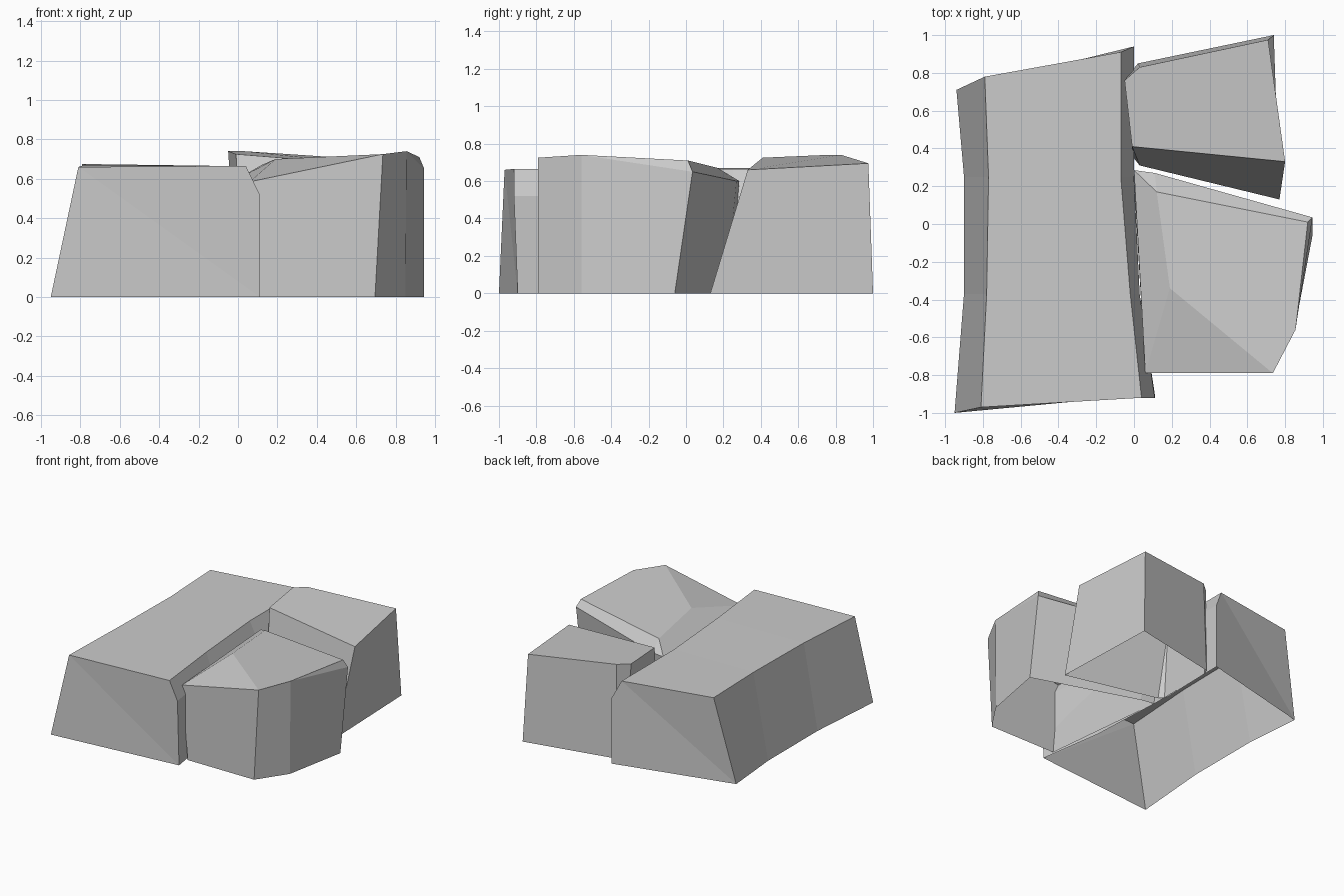
import bpy
import bmesh

default_cube = bpy.data.objects.get("Cube")
if default_cube:
    bpy.data.objects.remove(default_cube, do_unlink=True)

# One plain stone colour
stone_grey = bpy.data.materials.new("stone_grey")
stone_grey.use_nodes = True
colour = (0.6, 0.6, 0.6, 1)
stone_grey.diffuse_color = colour
stone_grey.node_tree.nodes["Principled BSDF"].inputs["Base Color"].default_value = colour


def bridge(bm, lower, upper, closed):
    """Join two vertex rows of equal length with quads."""
    count = len(lower)
    for i in range(count if closed else count - 1):
        j = (i + 1) % count
        bm.faces.new((lower[i], lower[j], upper[j], upper[i]))


def finish(bm, name):
    """Weld shared corners and create the flat-shaded object."""
    bmesh.ops.remove_doubles(bm, verts=bm.verts[:], dist=0.001)
    mesh = bpy.data.meshes.new(name)
    bm.to_mesh(mesh)
    bm.free()
    mesh.materials.append(stone_grey)
    stone = bpy.data.objects.new(name, mesh)
    bpy.context.collection.objects.link(stone)
    return stone


def stacked_stone(name, rings):
    """Hollow-bottomed stone lofted upward through rings and capped on top."""
    bm = bmesh.new()
    rows = [[bm.verts.new(point) for point in ring] for ring in rings]
    for lower, upper in zip(rows, rows[1:]):
        bridge(bm, lower, upper, closed=True)
    bm.faces.new(rows[-1])
    return finish(bm, name)


def ground(outline):
    """Lay a flat outline on the floor."""
    return [(x, y, 0) for x, y in outline]


def straight_section(y, foot_left, top_left, top_right, side):
    """Cross-section of the long slab in a plane of constant y."""
    return [(foot_left, y, 0), (top_left, y, 0.67), (top_right, y, 0.665),
            (side, y, 0.52), (side, y, 0)]


# Long slab: cross-sections from front to back, with a bevelled inner edge
sections = [
    [(-0.95, -1, 0), (-0.81, -0.97, 0.66), (0.04, -0.92, 0.665),
     (0.11, -0.92, 0.52), (0.11, -0.9, 0)],
    straight_section(-0.37, -0.9, -0.78, -0.02, 0.03),
    straight_section(0.25, -0.9, -0.77, -0.07, 0),
    [(-0.94, 0.71, 0), (-0.79, 0.78, 0.675), (-0.07, 0.91, 0.665),
     (0, 0.94, 0.52), (0, 0.94, 0)],
]
bm = bmesh.new()
rows = [[bm.verts.new(point) for point in section] for section in sections]
for near, far in zip(rows, rows[1:]):
    bridge(bm, near, far, closed=False)

# Slab ends, each folded along one diagonal
foot, top_left, top_right, shoulder, inner_foot = rows[0]
bm.faces.new((inner_foot, top_left, foot))
bm.faces.new((inner_foot, shoulder, top_right, top_left))
foot, top_left, top_right, shoulder, inner_foot = rows[-1]
bm.faces.new((foot, top_left, top_right))
bm.faces.new((foot, top_right, shoulder, inner_foot))
finish(bm, "long_slab")

# Front stone: floor outline, rim, and a smaller crown with sloping sides
front_corner = (0.735, -0.79, 0.725)
side_corner = (0.855, -0.56, 0.74)
crown_back = (0.12, 0.17, 0.67)
stacked_stone("front_stone", [
    ground([(0.11, -0.79), (0.695, -0.79), (0.85, -0.56),
            (0.945, -0.06), (0.11, 0.21), (0, 0.23)]),
    [(0.06, -0.79, 0.585), front_corner, side_corner,
     (0.945, 0.035, 0.65), (0.11, 0.27, 0.6), (0, 0.285, 0.6)],
    [(0.19, -0.34, 0.7), front_corner, side_corner,
     (0.92, 0.01, 0.71), crown_back, crown_back],
])

# Back stone: tapered block with a leaning front and a clipped inner corner
inner_corner = (-0.01, 0.41, 0.725)
stacked_stone("back_stone", [
    ground([(0.03, 0.31), (0.77, 0.13), (0.74, 1),
            (0.02, 0.85), (0, 0.8), (-0.01, 0.36)]),
    [inner_corner, (0.8, 0.33, 0.66), (0.71, 0.975, 0.695),
     (0.03, 0.83, 0.74), (-0.05, 0.76, 0.74), inner_corner],
])
